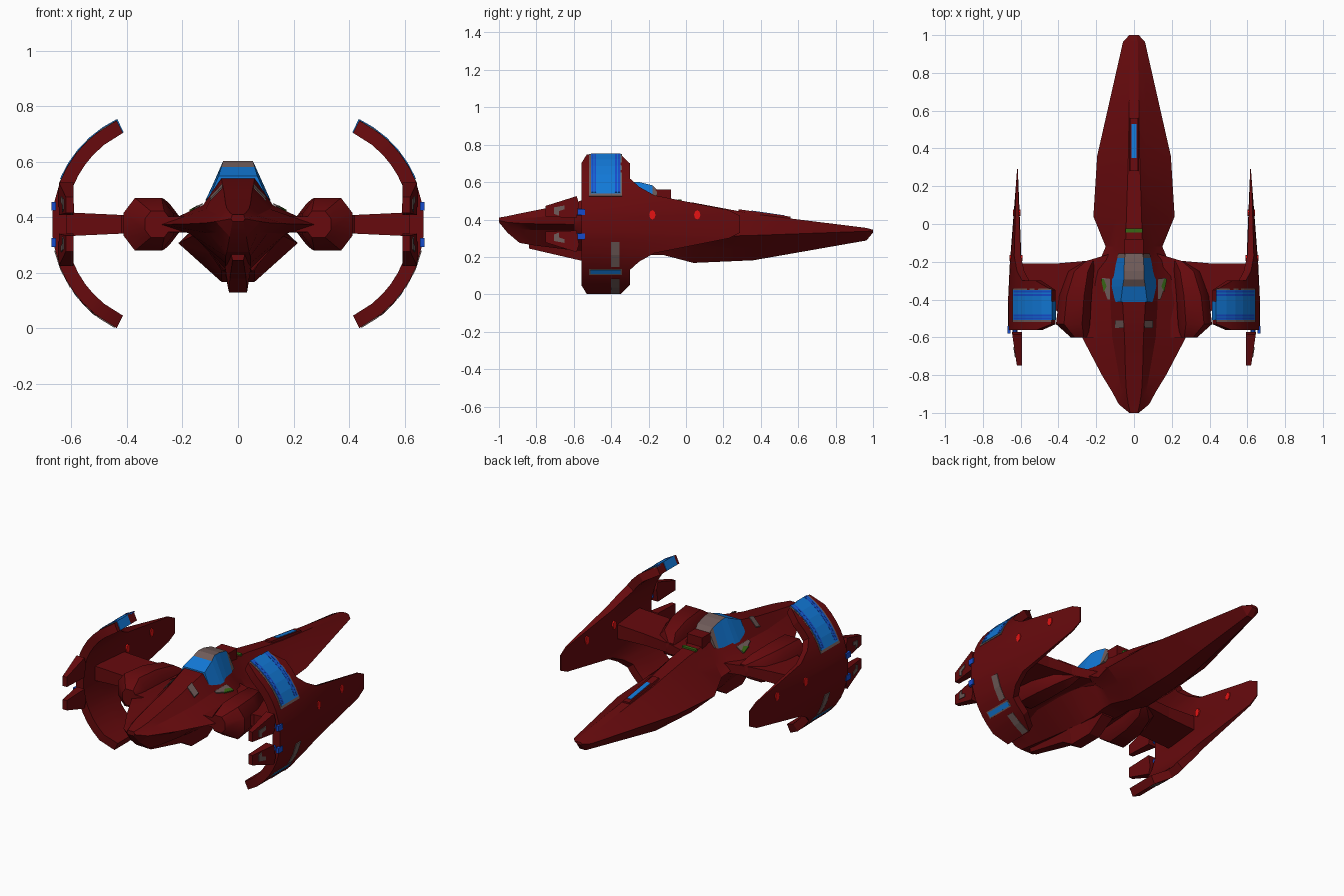
import bpy, bmesh, math

if "Cube" in bpy.data.objects:
    bpy.data.objects.remove(bpy.data.objects["Cube"])


def material(name, rgb):
    m = bpy.data.materials.new(name)
    m.diffuse_color = (*rgb, 1)
    m.use_nodes = True
    m.node_tree.nodes["Principled BSDF"].inputs["Base Color"].default_value = m.diffuse_color
    return m


RED = material("dark red", (0.135, 0.003, 0.004))
BLUE = material("bright blue", (0.006, 0.19, 0.68))
DEEP = material("deep blue", (0.008, 0.07, 0.6))
GREY = material("warm grey", (0.16, 0.105, 0.10))
SIGNAL = material("signal red", (0.8, 0.006, 0.006))
GREEN = material("dark green", (0.04, 0.14, 0.008))


def loft(name, rings, mats=RED, rule=None, smooth=0):
    """Skin equal-length point loops, cap both ends; rule(centre, normal) -> material index."""
    bm = bmesh.new()
    vs = [[bm.verts.new(p) for p in r] for r in rings]
    n = len(vs[0])
    for a, b in zip(vs, vs[1:]):
        for i in range(n):
            bm.faces.new((a[i], a[(i + 1) % n], b[(i + 1) % n], b[i]))
    bm.faces.new(vs[0])
    bm.faces.new(vs[-1][::-1])
    bmesh.ops.recalc_face_normals(bm, faces=bm.faces)
    bm.normal_update()
    me = bpy.data.meshes.new(name)
    mats = mats if isinstance(mats, list) else [mats]
    for m in mats:
        me.materials.append(m)
    if rule:
        for f in bm.faces:
            f.material_index = rule(f.calc_center_median(), f.normal)
    bm.to_mesh(me)
    bm.free()
    ob = bpy.data.objects.new(name, me)
    bpy.context.collection.objects.link(ob)
    if smooth:
        bpy.context.view_layer.objects.active = ob
        ob.select_set(True)
        bpy.ops.object.shade_smooth_by_angle(angle=math.radians(smooth))
        ob.select_set(False)
    return ob


def box(name, x0, x1, y0, y1, z0, z1, mat=RED):
    return loft(name, [[(x0, y, z0), (x1, y, z0), (x1, y, z1), (x0, y, z1)] for y in (y0, y1)], mat)


def slab(name, corners, mat, t=0.006):
    """Thin plate from top corners."""
    return loft(name, [corners, [(x, y, z - t) for x, y, z in corners]], mat)


# Hull from tail to beak: y, top half-width and z, shoulder, edge, keel
hull = [
    (-1.0, .02, .41, .022, .405, .025, .395, .02, .385),
    (-.955, .03, .418, .05, .402, .08, .385, .03, .33),
    (-.89, .04, .432, .065, .406, .115, .38, .04, .275),
    (-.80, .045, .45, .08, .412, .17, .377, .045, .26),
    (-.60, .05, .49, .115, .43, .275, .374, .045, .235),
    (-.42, .06, .54, .125, .445, .27, .377, .045, .215),
    (-.28, .06, .54, .125, .445, .24, .38, .05, .205),
    (-.19, .05, .52, .11, .44, .18, .37, .06, .21),
    (-.12, .045, .51, .10, .42, .15, .34, .06, .21),
    (.04, .04, .49, .09, .425, .215, .307, .06, .168),
    (.36, .03, .43, .07, .40, .195, .315, .055, .182),
    (.965, .02, .355, .03, .35, .058, .337, .02, .288),
    (1.0, .012, .345, .02, .342, .025, .338, .012, .33),
]
rings = []
for y, a, za, b, zb, w, zw, c, zc in hull:
    # the tail deck is undercut, the beak is a plain wedge
    under = (.63 * w, zw - .033) if -.97 < y < -.15 else ((w + c) / 2, (zw + zc) / 2)
    half = [(a, za), (b, zb), (w, zw), under, (c, zc)]
    rings.append([(x, y, z) for x, z in half] + [(-x, y, z) for x, z in half[::-1]])
loft("hull", rings, smooth=20)

# Canopy: glazed front and sides, grey roof
rings = []
for y, a, za, b, zb in [(-.412, .070, .548, .10, .48), (-.33, .060, .582, .118, .46), (-.295, .054, .602, .116, .46),
                        (-.25, .053, .600, .105, .46), (-.18, .050, .583, .088, .47), (-.155, .045, .56, .085, .48)]:
    rings.append([(b, y, zb), (a, y, za), (-a, y, za), (-b, y, zb)])
loft("canopy", rings, [GREY, BLUE],
     lambda c, n: int(c.y < -.33 or (c.y < -.2 and abs(n.x) > .5)))
box("canopy_rear_block", -.05, .05, -.165, -.08, .47, .56)

# Ventral keel
loft("keel_fin", [[(x, y, zt), (.65 * x, y, zb), (-.65 * x, y, zb), (-x, y, zt)]
                  for y, x, zt, zb in ((-.84, .03, .29, .245), (-.56, .045, .26, .18), (-.48, .05, .24, .13),
                                       (-.33, .05, .24, .13), (-.22, .055, .24, .20))])

# Beak slot housing with blue strip, and a small green vent line
loft("beak_housing", [[(.028, y, z - .03), (.02, y, z), (-.02, y, z), (-.028, y, z - .03)]
                      for y, z in ((.28, .455), (.56, .415))])
slab("beak_strip", [(-.013, .35, .448), (.013, .35, .448), (.013, .53, .422), (-.013, .53, .422)], BLUE)
box("vent_line", -.045, .045, -.045, -.025, .49, .508, GREEN)

# Ring wing: rows of (angle, back y, front y), upper half, mirrored below
CX, CZ, R_OUT, R_IN = .254, .375, .416, .366
rows = [(64, -.53, -.35), (51.4, -.56, -.30), (43, -.56, -.30), (36, -.56, -.30),
        (28.7, -.56, -.25), (21.9, -.56, -.17), (10.4, -.56, .23), (6.2, -.56, .29)]
rows += [(-a, b, f) for a, b, f in rows[::-1]]


def ring_section(s, ang, back, front):
    c, sn = math.cos(math.radians(ang)), math.sin(math.radians(ang))
    bump = .04 * max(0, 1 - abs(R_OUT * sn) / .15)
    outer, inner = [], []
    for i, y in enumerate((back, -.42, min(-.21, front - .02), front)):
        t = max(0, (y + .34) / .63)
        xo, zo = CX + R_OUT * c, CZ + R_OUT * sn
        xi, zi = CX + R_IN * c, CZ + R_IN * sn
        if i == 2:
            xi -= bump
        outer.append((s * (xo + (.619 - xo) * t), y, zo))
        inner.append((s * (xi + (.615 - xi) * t), y, zi + (zo - zi) * t))
    return outer + inner[::-1]


def ring_patch(name, s, a0, a1, y0, y1, mat, r=.419, r_in=.411):
    """Thin curved plate on the outside of the ring."""
    n = max(1, round(abs(a1 - a0) / 8))
    secs = []
    for i in range(n + 1):
        a = math.radians(a0 + (a1 - a0) * i / n)
        secs.append([(s * (CX + q * math.cos(a)), y, CZ + q * math.sin(a))
                     for q, y in ((r_in, y0), (r, y0), (r, y1), (r_in, y1))])
    loft(name, secs, mat)


for s, side in ((1, "right"), (-1, "left")):
    loft(side + "_ring_wing", [ring_section(s, *r) for r in rows], smooth=22)

    # Painted ring panels
    ring_patch(side + "_panel_frame", s, 21, 64, -.518, -.342, GREY, .4175)
    ring_patch(side + "_panel", s, 23, 64, -.508, -.35, BLUE, .4195)
    ring_patch(side + "_panel_end", s, 63.7, 64.5, -.508, -.41, BLUE, .4195, .367)
    for y in (-.50, -.485, -.375, -.358):
        ring_patch(side + "_panel_stripe", s, 24, 64.2, y - .005, y + .005, DEEP, .4203)
    ring_patch(side + "_lower_frame", s, -35, -40.5, -.518, -.342, GREY, .418)
    ring_patch(side + "_lower_stripe", s, -36, -39.6, -.51, -.35, BLUE)
    ring_patch(side + "_lower_patch", s, -13.2, -33, -.40, -.355, GREY)
    ring_patch(side + "_low_end_patch", s, -45, -63, -.40, -.355, GREY)

    # Signal dots set through the prong
    for y, xo, xi in ((-.18, .655, .594), (.06, .637, .606)):
        loft(side + "_prong_dot",
             [[(s * x, y + .017 * math.cos(k * math.pi / 4), .425 + .025 * math.sin(k * math.pi / 4))
               for k in range(8)] for x in (xi - .004, xo + .003)], SIGNAL)

    # Flat wing joining hull and ring
    plan = [(.10, -.15), (.25, -.195), (.42, -.21), (.62, -.21), (.63, -.45), (.42, -.45), (.27, -.60), (.1, -.6)]
    loft(side + "_wing", [[(s * x, y, CZ + k * (.028 + .014 * max(0, x - .3) / .3)) for x, y in plan]
                          for k in (-1, 1)])

    # Eight-sided nacelle
    octo = [(.048, .095), (.09, .04), (.09, -.04), (.048, -.095)]
    octo += [(-x, z) for x, z in octo[::-1]]
    loft(side + "_nacelle", [[(s * (cx + x * k), y, CZ + z * k) for x, z in octo]
                             for y, cx, k in ((-.195, .235, .35), (-.25, .28, .75), (-.38, .31, .95),
                                              (-.53, .323, 1), (-.60, .29, .5))], smooth=40)

    # Twin tail pods with blue links and grey marks
    for k, lvl in ((1, "upper"), (-1, "lower")):
        pod = [(-.585, .15), (-.572, .11), (-.585, .034), (-.75, .04), (-.75, .098)]
        name = side + "_" + lvl
        loft(name + "_pod", [[(s * (.593 if e == 0 else .647 + .15 * (y + .57)), y, CZ + k * z)
                              for y, z in pod] for e in (0, 1)])
        loft(name + "_link", [[(s * (.630 + .013 * math.cos(a * math.pi / 4)), y,
                                CZ + k * .065 + .018 * math.sin(a * math.pi / 4))
                               for a in range(8)] for y in (-.60, -.55)], DEEP)
        loft(name + "_link_pad", [[(s * x, y, CZ + k * .065 + z) for y, z in
                                   ((-.58, -.016), (-.54, -.016), (-.54, .016), (-.58, .016))]
                                  for x in (.655, .671)], DEEP)
        loft(name + "_pod_mark", [[(s * (.647 + .15 * (y + .57) + e), y, CZ + k * z)
                                   for y, z in ((-.65, .10), (-.65, .08), (-.68, .07), (-.68, .045),
                                                (-.705, .055), (-.705, .09))]
                                  for e in (-.004, .004)], GREY)

    # Shoulder patches and rear deck marks
    slab(side + "_shoulder_patch", [(s * x, y, .447 - .56 * (x - .125) + .006) for x, y in
                                    ((.128, -.29), (.17, -.285), (.165, -.33), (.14, -.40), (.128, -.40))], GREY)
    slab(side + "_shoulder_edge", [(s * x, y, .447 - .56 * (x - .125) + .008) for x, y in
                                   ((.145, -.33), (.16, -.29), (.175, -.29), (.16, -.36))], GREEN)
    slab(side + "_deck_mark", [(s * x, y, .512 + .27 * (y + .53) - 1.05 * (x - .055) + .006) for x, y in
                               ((.055, -.51), (.1, -.51), (.1, -.55), (.055, -.55))], GREY)
